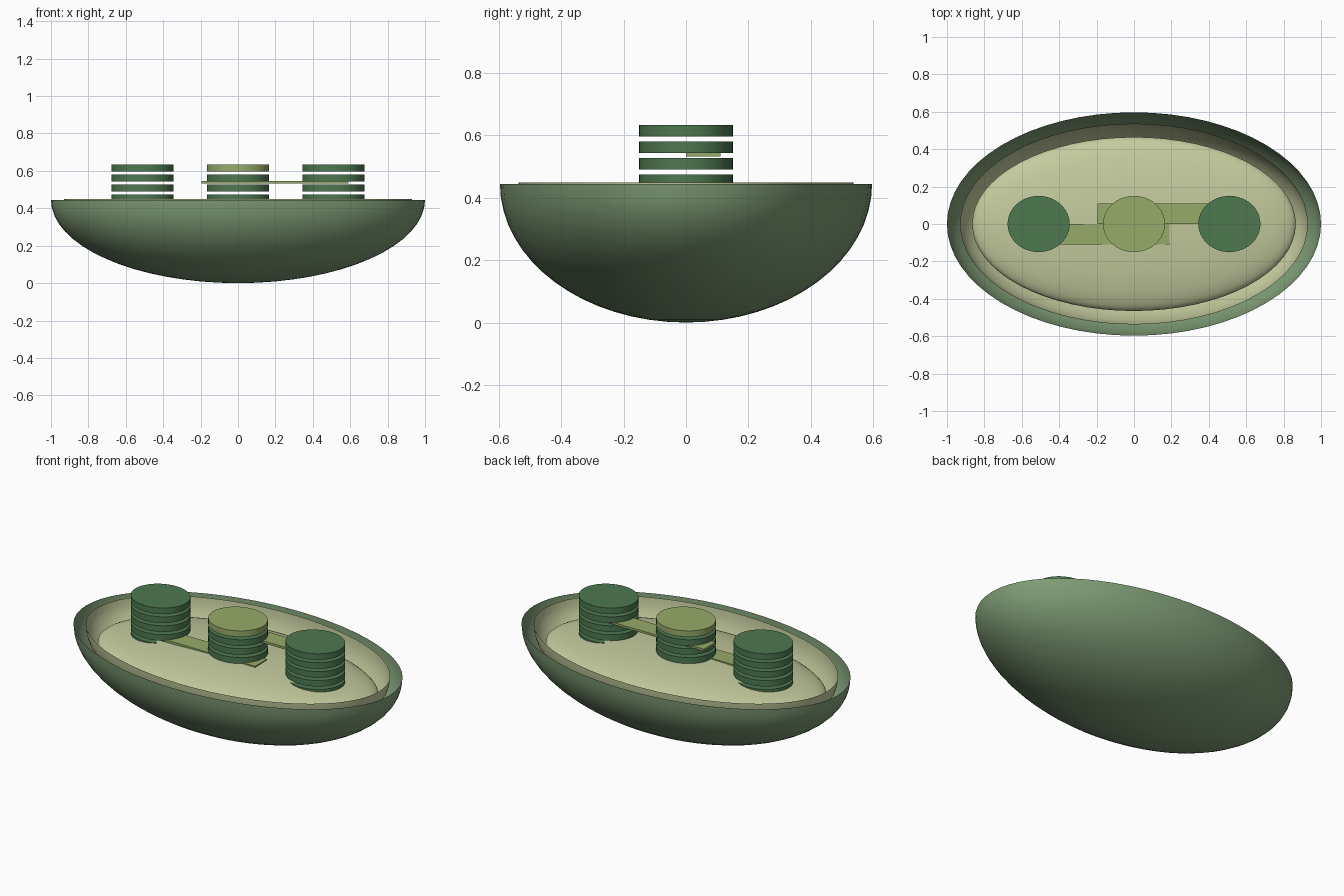
import bpy, bmesh, math
from mathutils import Matrix

if "Cube" in bpy.data.objects:
    bpy.data.objects.remove(bpy.data.objects["Cube"])


def material(name, rgb):
    """Flat colour given as sRGB bytes, stored as linear values."""
    lin = [((c / 255 + 0.055) / 1.055) ** 2.4 for c in rgb]
    m = bpy.data.materials.new(name)
    m.diffuse_color = (*lin, 1)
    m.use_nodes = True
    m.node_tree.nodes["Principled BSDF"].inputs["Base Color"].default_value = m.diffuse_color
    return m


GREEN = material("shell green", (126, 156, 117))
CREAM = material("pale cream green", (196, 203, 157))
DARK = material("deep green", (77, 120, 80))
OLIVE = material("olive", (150, 171, 105))


def finish(name, bm, mat, smooth=True):
    mesh = bpy.data.meshes.new(name)
    bm.to_mesh(mesh)
    bm.free()
    mesh.materials.append(mat)
    ob = bpy.data.objects.new(name, mesh)
    bpy.context.collection.objects.link(ob)
    if smooth:
        bpy.context.view_layer.objects.active = ob
        ob.select_set(True)
        bpy.ops.object.shade_smooth_by_angle(angle=math.radians(35))
        ob.select_set(False)
    return ob


def ellipsoid(name, centre_z, radii, mat, lower_half=False):
    bm = bmesh.new()
    bmesh.ops.create_uvsphere(bm, u_segments=64, v_segments=32, radius=1)
    if lower_half:
        upper = [v for v in bm.verts if v.co.z > 1e-4]
        bmesh.ops.delete(bm, geom=upper, context='VERTS')
    bmesh.ops.transform(bm, verts=bm.verts,
                        matrix=Matrix.Translation((0, 0, centre_z)) @ Matrix.Diagonal((*radii, 1)))
    return finish(name, bm, mat)


def disc(name, x, z, mat):
    bm = bmesh.new()
    bmesh.ops.create_cone(bm, cap_ends=True, segments=48, radius1=1, radius2=1, depth=1)
    bmesh.ops.transform(bm, verts=bm.verts,
                        matrix=Matrix.Translation((x, 0, z)) @ Matrix.Diagonal((0.166, 0.15, 0.036, 1)))
    return finish(name, bm, mat)


def plank(name, x0, x1, y0, y1, z0, z1):
    bm = bmesh.new()
    bmesh.ops.create_cube(bm, size=1)
    centre = ((x0 + x1) / 2, (y0 + y1) / 2, (z0 + z1) / 2)
    bmesh.ops.transform(bm, verts=bm.verts,
                        matrix=Matrix.Translation(centre) @ Matrix.Diagonal((x1 - x0, y1 - y0, z1 - z0, 1)))
    return finish(name, bm, OLIVE, smooth=False)


# Nested open bowls and the flattened domed filling
ellipsoid("outer_shell", 0.445, (1.0, 0.597, 0.445), GREEN, lower_half=True)
ellipsoid("inner_shell", 0.449, (0.93, 0.537, 0.40), CREAM, lower_half=True)
ellipsoid("domed_floor", 0.34, (0.865, 0.465, 0.10), CREAM)

# Three stacks of spaced discs; the middle stack has an olive cap
for label, x in (("left", -0.51), ("middle", 0.0), ("right", 0.51)):
    for i in range(5):
        cap = label == "middle" and i == 0
        disc(f"{label}_disc_{i + 1}", x, 0.615 - i * 0.053, OLIVE if cap else DARK)

# Thin planks joining the stacks
plank("upper_plank", -0.195, 0.59, 0.0, 0.11, 0.533, 0.546)
plank("lower_plank", -0.59, 0.19, -0.11, 0.0, 0.429, 0.443)
